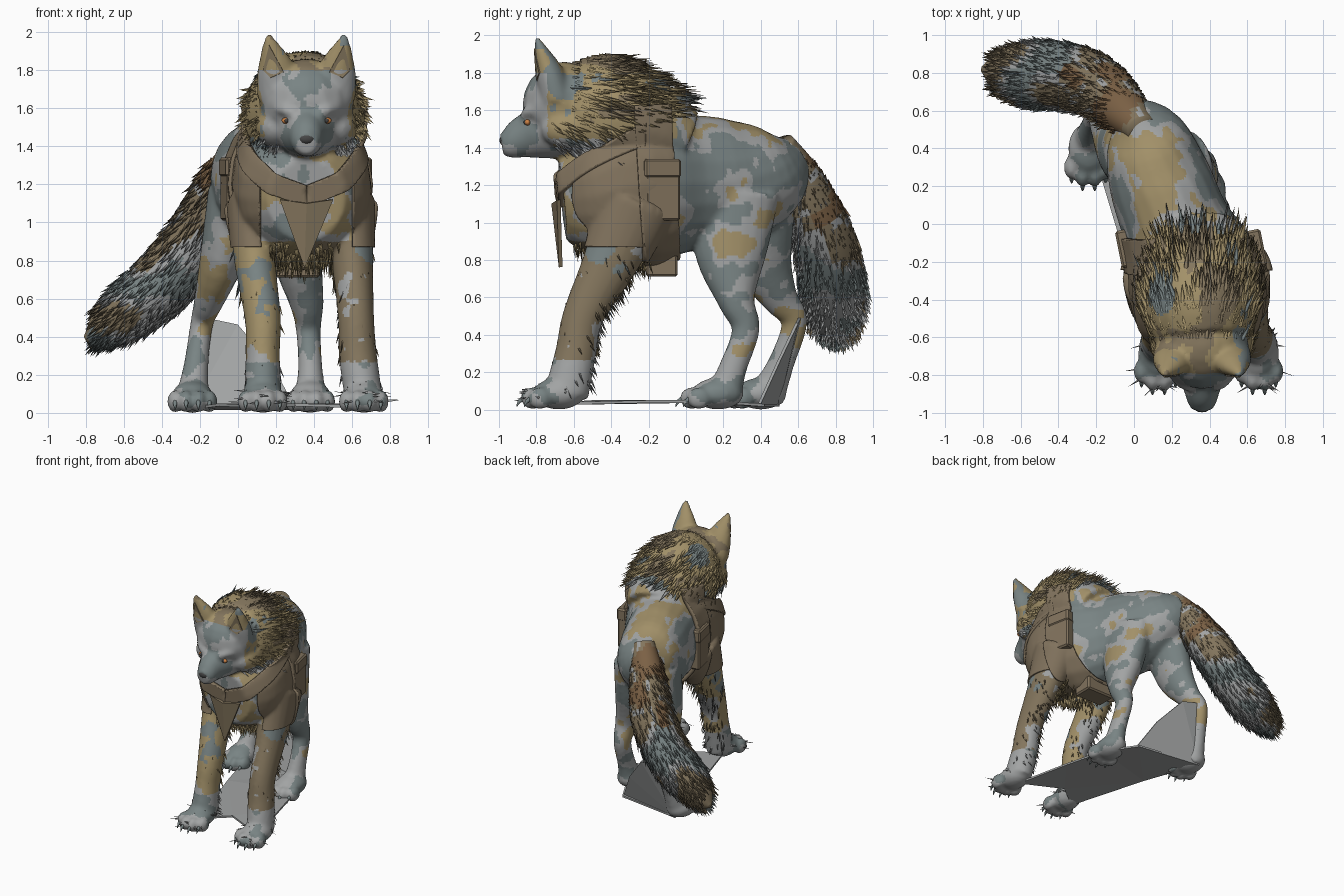
import bpy, bmesh, math, random
from mathutils import Vector, Matrix, noise
from mathutils.bvhtree import BVHTree

if "Cube" in bpy.data.objects:
    bpy.data.objects.remove(bpy.data.objects["Cube"])
random.seed(4)
CX = 0.36  # head centre line

def mat(name, c):
    m = bpy.data.materials.new(name)
    m.diffuse_color = (*c, 1)
    m.use_nodes = True
    m.node_tree.nodes["Principled BSDF"].inputs["Base Color"].default_value = m.diffuse_color
    return m
COAT = [mat('pale_grey', (.36, .37, .37)), mat('slate', (.19, .23, .23)), mat('tan', (.36, .28, .14)),
        mat('brown', (.23, .18, .11)), mat('rust', (.20, .12, .06))]
LEATHER = mat('leather', (.22, .17, .11))
DARK, AMBER = mat('dark', (.06, .06, .06)), mat('amber', (.6, .22, .06))

def add(name, bm, mats, smooth=True):
    bmesh.ops.recalc_face_normals(bm, faces=bm.faces)
    me = bpy.data.meshes.new(name)
    bm.to_mesh(me)
    bm.free()
    for m in mats:
        me.materials.append(m)
    me.polygons.foreach_set('use_smooth', [smooth] * len(me.polygons))
    ob = bpy.data.objects.new(name, me)
    bpy.context.collection.objects.link(ob)
    return ob

def spline(pts, sub=4):
    out, P = [], [Vector(p) for p in pts]
    for i in range(len(P) - 1):
        a, b, c, d = P[max(i - 1, 0)], P[i], P[i + 1], P[min(i + 2, len(P) - 1)]
        for k in range(sub):
            t = k / sub
            out.append(b + (c - a) * (t / 2) + (a * 2 - b * 5 + c * 4 - d) * (t * t / 2)
                       + (b * 3 - a - c * 3 + d) * (t ** 3 / 2))
    return out + [P[-1]]

def tube(bm, pts, hint=(1, 0, 0), n=20, sub=4):
    """Loft elliptical rings; each point is x, y, z, side radius, other radius."""
    st, rings = spline(pts, sub), []
    for i, s in enumerate(st):
        t = (Vector(st[min(i + 1, len(st) - 1)][:3]) - Vector(st[max(i - 1, 0)][:3])).normalized()
        h = Vector(hint)
        side = (h - t * h.dot(t)).normalized()
        up = side.cross(t)
        rings.append([bm.verts.new(Vector(s[:3]) + side * s[3] * math.cos(a) + up * s[4] * math.sin(a))
                      for a in (2 * math.pi * k / n for k in range(n))])
    for r, q in zip(rings, rings[1:]):
        for k in range(n):
            bm.faces.new((r[k], r[(k + 1) % n], q[(k + 1) % n], q[k]))
    bm.faces.new(rings[0])
    bm.faces.new(rings[-1])

def ball(bm, c, r):
    bmesh.ops.create_uvsphere(bm, u_segments=16, v_segments=10, radius=1,
                              matrix=Matrix.Translation(c) @ Matrix.Diagonal((*r, 1)))

# body: torso, neck, head, legs and paws fused into one skin
bm = bmesh.new()
tube(bm, [(0, .6, 1.36, .07, .1), (.06, .47, 1.28, .21, .25), (.13, .25, 1.22, .27, .34), (.22, 0, 1.21, .29, .37),
          (.32, -.25, 1.2, .35, .43), (.35, -.5, 1.14, .33, .34), (.36, -.66, 1.12, .2, .22)])
tube(bm, [(.31, -.03, 1.42, .24, .2), (.34, -.2, 1.5, .29, .26), (.35, -.42, 1.57, .32, .33), (CX, -.6, 1.6, .26, .28)])
ball(bm, (CX, -.65, 1.63), (.25, .225, .23))
tube(bm, [(CX, -.66, 1.5, .19, .16), (CX, -.78, 1.48, .15, .14), (CX, -.87, 1.455, .1, .115), (CX, -.94, 1.425, .078, .085),
          (CX, -.985, 1.415, .052, .058)])
for s in (-1, 1):  # ears, brows, cheeks
    tube(bm, [(CX + s * .15, -.69, 1.66, .11, .09), (CX + s * .16, -.73, 1.8, .1, .075), (CX + s * .185, -.77, 1.91, .055, .04),
              (CX + s * .2, -.8, 1.99, .012, .012)])
    tube(bm, [(CX + s * .03, -.865, 1.55, .025, .025), (CX + s * .11, -.84, 1.59, .03, .03), (CX + s * .2, -.73, 1.61, .025, .025)], (0, 0, 1))
    ball(bm, (CX + s * .16, -.63, 1.5), (.11, .15, .11))
tube(bm, [(.09, -.28, 1.1, .14, .2), (.09, -.4, .8, .11, .15), (.13, -.55, .5, .095, .11), (.13, -.59, .3, .09, .11), (.13, -.64, .08, .1, .12)])
tube(bm, [(.57, -.28, 1.1, .14, .2), (.6, -.4, .8, .11, .15), (.62, -.55, .5, .095, .11), (.63, -.59, .3, .1, .11), (.66, -.64, .08, .1, .12)])
tube(bm, [(.27, .25, 1.15, .15, .25), (.31, .24, .82, .13, .19), (.36, .27, .58, .09, .1), (.37, .32, .43, .065, .075),
          (.38, .25, .22, .065, .075), (.38, .2, .07, .09, .1)])
tube(bm, [(0, .37, 1.15, .16, .22), (-.08, .4, .82, .12, .17), (-.15, .5, .6, .08, .1), (-.19, .58, .47, .06, .07),
          (-.22, .51, .25, .065, .07), (-.24, .43, .07, .09, .1)])
claws = bmesh.new()
for x, y in ((.13, -.68), (.66, -.68), (.38, .17), (-.24, .4)):
    ball(bm, (x, y, .085), (.11, .14, .085))
    for dx, dy in ((-.09, -.1), (-.032, -.14), (.032, -.14), (.09, -.1)):
        ball(bm, (x + dx, y + dy, .06), (.042, .065, .06))
        tube(claws, [(x + dx, y + dy - .04, .06, .014, .018), (x + dx, y + dy - .07, .045, .01, .012),
                     (x + dx, y + dy - .085, .015, .002, .002)], n=6, sub=2)
add('claws', claws, [COAT[1]])
raw = add('raw_body', bm, [])
m = raw.modifiers.new('fuse', 'REMESH')
m.mode, m.voxel_size = 'VOXEL', .016
m = raw.modifiers.new('soften', 'SMOOTH')
m.factor, m.iterations = .5, 4
dg = bpy.context.evaluated_depsgraph_get()
skin = bpy.data.meshes.new_from_object(raw.evaluated_get(dg))
bpy.data.objects.remove(raw)
bm = bmesh.new()
bm.from_mesh(skin)
for v in bm.verts:
    v.co.z = max(v.co.z, 0)

def coat(p):
    k = noise.noise(Vector((p.x * 4, p.y * 4, p.z * 5))) + .4 * noise.noise(p * 14)
    if p.z < .27:
        return 1 if k > .3 else 0
    if p.y < -.2 and p.z < .9:
        return 0 if k > .35 else 1 if k < -.35 else 2 if p.x < .35 else 3
    if p.y < -.74 and p.z < 1.8:
        return 1 if k > .2 else 0
    if p.y < -.05 and p.z > 1.45:
        return 3 if k > .25 else 1 if k < -.45 else 2
    return 1 if k > .05 else 2 if k < -.3 else 0

for f in bm.faces:
    f.material_index = coat(f.calc_center_median())
src = bm.copy()
bvh = BVHTree.FromBMesh(bm)
body = add('body', bm, COAT)

# harness: strips cut from the skin and thickened outwards
def harness(name, planes, thick=.025):
    b = src.copy()
    for co, no in planes:
        bmesh.ops.bisect_plane(b, geom=b.verts[:] + b.edges[:] + b.faces[:], plane_co=co, plane_no=no, clear_outer=True)
    for f in b.faces:
        f.material_index = 0
    o = add(name, b, [LEATHER])
    s = o.modifiers.new('thick', 'SOLIDIFY')
    s.thickness, s.offset = thick, 1
harness('girth_strap', [((0, -.25, 1.1), (0, -1, -.06)), ((0, -.06, 1.1), (0, 1, .06)), ((0, 0, 1.62), (0, 0, 1)),
                        ((0, 0, .72), (0, 0, -1))], .03)
for side, s in (('right', 1), ('left', -1)):
    harness(side + '_chest_sash', [((CX, 0, 0), (-s, 0, 0)), ((CX, -.72, 1.17), (-s * .4, -.5, 1)),
                                   ((CX, -.72, 1.05), (s * .4, .5, -1)), ((0, -.22, 0), (0, 1, 0))], .03)
    harness(side + '_shoulder_panel', [((CX + s * .24, 0, 0), (-s, 0, 0)), ((0, -.23, 0), (0, 1, 0)), ((0, 0, .87), (0, 0, -1)),
                                       ((CX, -.72, 1.1), (-s * .4, -.5, 1))], .012)

def box(name, c, size, rot=(0, 0, 0)):
    b = bmesh.new()
    bmesh.ops.create_cube(b, size=1, matrix=Matrix.Diagonal((*size, 1)))
    o = add(name, b, [LEATHER], False)
    o.location, o.rotation_euler = c, rot
    o.modifiers.new('bevel', 'BEVEL').width = .012
for side, x, s in (('right', .64, 1), ('left', -.035, -1)):
    box(side + '_pouch', (x, -.13, 1.14), (.08, .19, .26), (0, 0, .2))
    box(side + '_pouch_flap', (x + s * .008, -.13, 1.29), (.08, .2, .1), (0, 0, .2))
box('belly_flap', (.3, -.13, .77), (.26, .17, .12))

def sheet(name, pts, thick, m):
    b = bmesh.new()
    b.faces.new([b.verts.new(p) for p in pts])
    bmesh.ops.triangulate(b, faces=b.faces)
    add(name, b, [m], False).modifiers.new('thick', 'SOLIDIFY').thickness = thick
sheet('chest_pendant', [(.22, -.69, 1.12), (.36, -.72, 1.1), (.5, -.69, 1.12), (.35, -.68, .76)], .02, COAT[3])
sheet('ground_web', [(.1, -.65, .04), (.3, -.5, .05), (.64, -.65, .04), (.53, -.2, .05), (.44, .15, .05), (.3, .42, .03),
                     (-.25, .5, .03), (-.1, 0, .05)], .015, COAT[0])
sheet('hind_web', [(-.19, .62, .5), (0, .6, .46), (.18, .5, .25), (.3, .4, .03), (-.24, .5, .03)], .015, COAT[0])

# eyes, nose, inner ears and back buckle
eyes, pupils, nose, buckle = [bmesh.new() for _ in range(4)]
for s in (-1, 1):
    p = bvh.ray_cast(Vector((CX + s * .105, -2, 1.535)), Vector((0, 1, 0)))[0]
    ball(eyes, p, (.026, .016, .017))
    ball(pupils, p + Vector((0, -.01, 0)), (.011, .011, .012))
    p = [bvh.ray_cast(Vector((CX + s * dx, -2, z)), Vector((0, 1, 0)))[0] or Vector((CX + s * dx, -.79, z))
         for dx, z in ((.12, 1.79), (.19, 1.76), (.23, 1.8), (.197, 1.93))]
    sheet('inner_ear', [q + Vector((0, -.008, 0)) for q in p], .006, COAT[3])
ball(nose, (CX, -.975, 1.44), (.042, .022, .028))
ball(buckle, (.4, 0, 1.53), (.05, .04, .03))
for n, b, c in (('eyes', eyes, AMBER), ('pupils', pupils, DARK), ('nose', nose, DARK), ('back_buckle', buckle, AMBER)):
    add(n, b, [c])

# fur tufts: three-sided blades laid along a flow direction
def tuft(b, p, n, flow, length, width, mi):
    d = (flow.normalized() + n * random.uniform(.05, .3) + noise.random_unit_vector() * .2).normalized()
    side = n.cross(d).normalized() * width
    v = [b.verts.new(q) for q in (p - n * .01 - side, p - n * .01 + side, p + n * width * .6, p + d * length)]
    for i, j in ((0, 1), (1, 2), (2, 0)):
        b.faces.new((v[i], v[j], v[3])).material_index = mi

noise.seed_set(7)
mane, fringe, chest = bmesh.new(), bmesh.new(), bmesh.new()
for f in body.data.polygons:
    p, n, r = f.center, f.normal, random.random()
    dx = p.x - CX
    if -.62 < p.y < .0 and p.z > 1.5 + max(0, p.y + .3) * .3 and r < .17:
        tuft(mane, p, n, Vector((dx * .3, 1, -.25)), random.uniform(.07, .15), .015, coat(p))
    elif -.72 < p.y < -.38 and 1.34 < p.z <= 1.55 and abs(dx) > .15 and r < .16:
        tuft(mane, p, n, Vector((dx * .6, .8, -.5)), random.uniform(.06, .11), .013, coat(p))
    elif -.6 < p.y < -.2 and .7 < p.z < .9 and abs(dx) < .2 and n.z < -.2 and r < .2:
        tuft(chest, p, n, Vector((0, .2, -1)), random.uniform(.06, .11), .012, 2)
    elif p.y < -.25 and .12 < p.z < .85 and r < (.07 if n.y > .2 else .015):
        tuft(fringe, p, n, Vector((0, .3, -1)), random.uniform(.04, .08), .009, coat(p))
    elif p.y < -.5 and p.z < .12 and n.z > -.2 and abs(n.x) > .3 and r < .06:
        tuft(fringe, p, n, Vector((n.x, -.3, -.1)), random.uniform(.04, .07), .008, 0)
add('mane_fur', mane, COAT)
add('chest_fur', chest, COAT)
add('leg_fringe_fur', fringe, COAT)

# tail and its fur
TAIL = [(.04, .5, 1.42, .08, .08), (-.07, .62, 1.2, .13, .14), (-.2, .73, .93, .165, .165), (-.38, .78, .7, .18, .17),
        (-.57, .79, .54, .17, .15), (-.72, .81, .43, .1, .09), (-.8, .82, .385, .02, .02)]
bm = bmesh.new()
tube(bm, TAIL, (0, 1, 0), 32, 8)
def tail_coat(p):
    k = noise.noise(p * 5)
    return (4 if k > .1 else 3) if p.z > .95 and k > -.05 else 1 if k > .15 else 3 if k < -.15 or p.x < -.7 else 0
for f in bm.faces:
    f.material_index = tail_coat(f.calc_center_median())
tail = add('tail', bm, COAT)
fur = bmesh.new()
for f in tail.data.polygons:
    p = (f.center + tail.data.vertices[random.choice(f.vertices[:])].co) / 2
    if p.z < 1.34 and p.x > -.75:
        tuft(fur, p, f.normal, Vector((-.55 - max(0, .8 - p.z), .1, -.75)), random.uniform(.05, .09), .014, tail_coat(p))
add('tail_fur', fur, COAT)
src.free()
